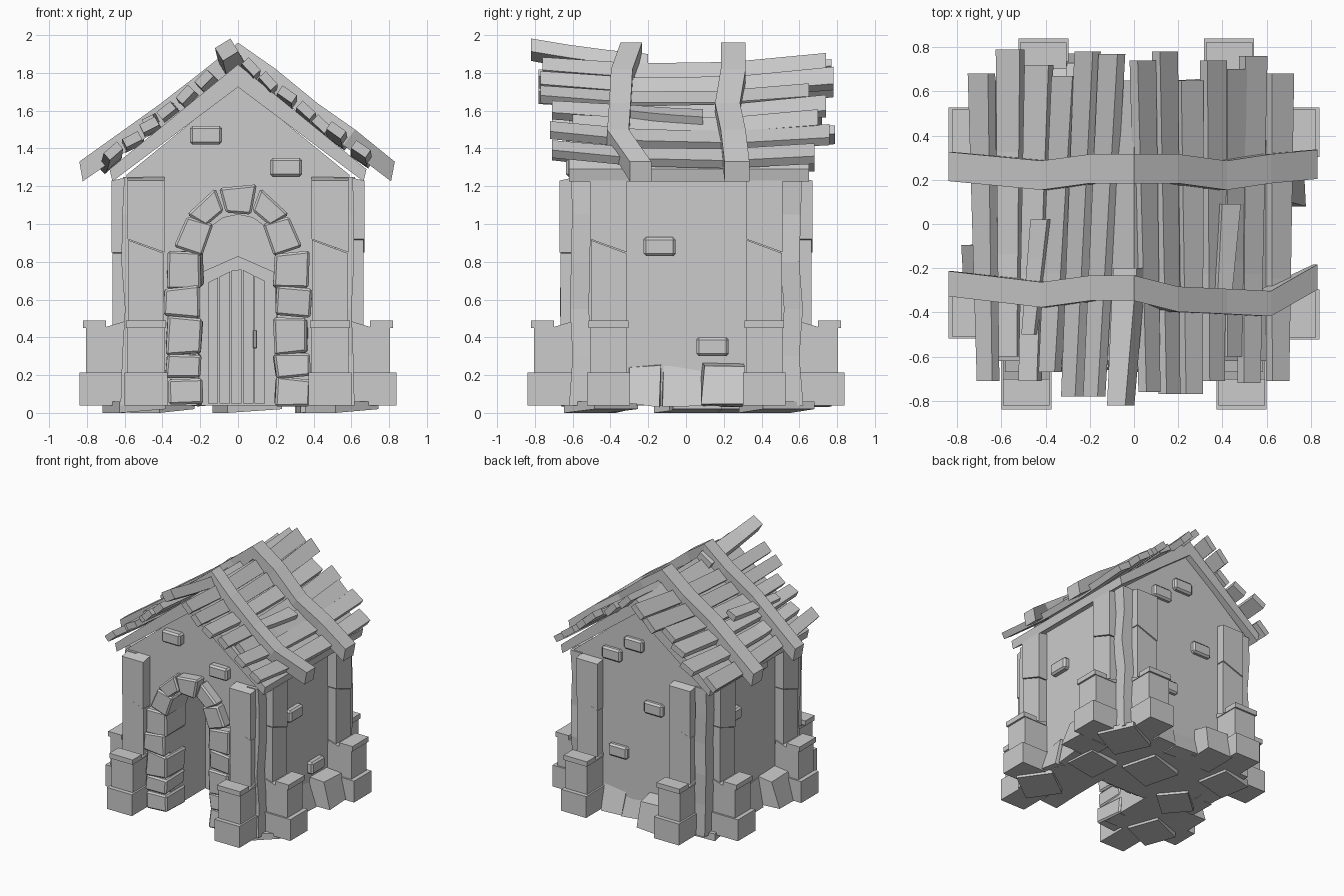
import bpy, bmesh, random
from math import radians, sin, cos, pi
from mathutils import Matrix, Vector

random.seed(4)
if "Cube" in bpy.data.objects:
    bpy.data.objects.remove(bpy.data.objects["Cube"])

GREY = (0.6, 0.6, 0.6, 1)
stone = bpy.data.materials.new("plain grey")
stone.use_nodes = True
stone.diffuse_color = GREY
bsdf = next(n for n in stone.node_tree.nodes if n.type == 'BSDF_PRINCIPLED')
bsdf.inputs["Base Color"].default_value = GREY


def finish(name, bm, bevel=0):
    bmesh.ops.recalc_face_normals(bm, faces=bm.faces[:])
    if bevel:
        bmesh.ops.bevel(bm, geom=bm.edges[:], offset=bevel, segments=1, affect='EDGES')
    mesh = bpy.data.meshes.new(name)
    bm.to_mesh(mesh)
    bm.free()
    mesh.materials.append(stone)
    obj = bpy.data.objects.new(name, mesh)
    bpy.context.collection.objects.link(obj)
    return obj


def block(name, lo, hi, matrix=Matrix(), warp=None, jitter=0, bevel=0):
    """Box between two corners; warp(unit corner) gives an offset."""
    bm = bmesh.new()
    bmesh.ops.create_cube(bm, size=1)
    for v in bm.verts:
        t = v.co + Vector((.5, .5, .5))
        p = Vector([a + (b - a) * f for a, b, f in zip(lo, hi, t)])
        if warp:
            p += Vector(warp(t))
        p += Vector([random.uniform(-jitter, jitter) for _ in range(3)])
        v.co = matrix @ p
    return finish(name, bm, bevel)


def prism(name, profile, y0, y1, bevel=0):
    """Extrude an x-z outline along y."""
    bm = bmesh.new()
    face = bm.faces.new([bm.verts.new((x, y0, z)) for x, z in profile])
    new = bmesh.ops.extrude_face_region(bm, geom=[face])["geom"]
    bmesh.ops.translate(bm, vec=(0, y1 - y0, 0),
                        verts=[g for g in new if isinstance(g, bmesh.types.BMVert)])
    if face.is_valid and len(bm.faces) == len(profile) + 1:
        bm.faces.new([v for v in face.verts])
    return finish(name, bm, bevel)


def loft(name, sections):
    """Bar through (centre, half side vector, half up vector) sections."""
    bm = bmesh.new()
    rings = [[bm.verts.new(c + s * a + u * b) for a, b in ((-1, -1), (1, -1), (1, 1), (-1, 1))]
             for c, s, u in sections]
    for r, q in zip(rings, rings[1:]):
        for i in range(4):
            bm.faces.new((r[i], r[i - 1], q[i - 1], q[i]))
    bm.faces.new(rings[0])
    bm.faces.new(rings[-1])
    return finish(name, bm)


# Gabled body with a deep arched doorway
body = prism("gabled_walls", [(-.59, .04), (.59, .04), (.59, 1.26), (0, 1.74), (-.59, 1.26)], -.58, .6)
arch = [(.21 * cos(i * pi / 8), .82 + .23 * sin(i * pi / 8)) for i in range(9)]
cutter = prism("doorway_cutter", [(-.21, -.1), (.21, -.1)] + arch, -.8, -.1)
cutter.hide_render = True
cut = body.modifiers.new("doorway", 'BOOLEAN')
cut.operation = 'DIFFERENCE'
cut.solver = 'EXACT'
cut.object = cutter
bpy.context.view_layer.update()
carved = bpy.data.meshes.new_from_object(body.evaluated_get(bpy.context.evaluated_depsgraph_get()))
body.modifiers.clear()
body.data = carved
bpy.data.objects.remove(cutter)

# Door frame, planks and handle
prism("door_frame", [(-.205, .04), (.205, .04), (.205, .74), (0, .83), (-.205, .74)], -.13, -.09)
for i in range(5):
    a = -.16 + i * .062
    b = a + .055
    prism("door_plank", [(a, .05), (b, .05), (b, .77 - .5 * abs(b)), (a, .77 - .5 * abs(a))],
          -.15 - .008 * (i % 2), -.12)
block("door_handle", (.08, -.19, .34), (.1, -.15, .44), bevel=.005)

# Arch stones: two jambs and a ring of voussoirs
for side in (-1, 1):
    for z0, z1, x in ((.04, .185, .285), (.19, .315, .285), (.315, .505, .285), (.51, .665, .295), (.665, .85, .28)):
        block("jamb_stone", (side * x - .09, -.66, z0), (side * x + .09, -.4, z1),
              jitter=.012, bevel=.012)
    low, mid = (((-.34, .88), (-.27, 1.04), (-.13, 1.0), (-.19, .83)), ((-.27, 1.05), (-.12, 1.19), (-.075, 1.07), (-.17, .99)))
    for quad in (low, mid):
        prism("arch_stone", [(-side * x, z) for x, z in quad], -.66, -.4, .012)
prism("keystone", [(-.1, 1.19), (.1, 1.21), (.07, 1.05), (-.065, 1.06)], -.67, -.4, .012)


# Two stepped buttresses on every side; local x points outwards
def buttress(angle, v):
    m = Matrix.Rotation(radians(angle), 4, 'Z') @ Matrix.Translation((0, v, 0))
    block("buttress_base", (.45, -.113, .04), (.84, .113, .215), m)
    block("buttress_step", (.45, -.098, .2), (.805, .098, .45), m)
    block("buttress_cap", (.7, -.105, .45), (.82, .105, .49), m)
    block("buttress_collar", (.6, -.104, .45), (.7, .104, .485), m, lambda t: (0, 0, -.03 * t.x * t.z))
    block("buttress_shaft", (.5, -.094, .45), (.664, .094, .915), m, lambda t: (0, 0, -.07 * t.y * t.z))
    block("buttress_top", (.5, -.097, .92), (.67, .097, 1.265), m,
          lambda t: (0, 0, -.07 * t.y * (1 - t.z) - .035 * t.x * t.z))


for angle, v in ((-90, -.487), (-90, .487), (90, .41), (90, -.43), (0, -.41), (0, .415), (180, -.415), (180, .405)):
    buttress(angle, v)

# Uneven corner posts
for sx in (-1, 1):
    for sy in (-1, 1):
        loft("corner_post", [(Vector((sx * (.56 + random.uniform(-.012, .012)),
                                      sy * (.56 + random.uniform(-.012, .012)), z)),
                              Vector((.05, 0, 0)), Vector((0, .05, 0))) for z in (.04, .3, .55, .8, 1.05, 1.25)])

# Loose bricks standing out of the walls: (angle, position along wall, height)
for angle, v, z in ((-90, -.17, 1.47), (-90, .255, 1.3), (0, -.14, .88), (0, .14, .35), (90, -.24, 1.32),
                    (90, -.04, 1.45), (90, .14, .97), (90, -.18, .54), (180, -.26, .91), (180, .08, 1.19)):
    m = Matrix.Rotation(radians(angle), 4, 'Z') @ Matrix.Translation((0, v, z))
    block("wall_brick", (.54, -.085, -.05), (.635, .085, .05), m, bevel=.014)

# Sloping rubble along the feet of the closed walls
for angle in (0, 90, 180):
    for v0, v1, out, h in ((-.31, -.13, .65, .27), (-.13, .09, .64, .28), (.09, .31, .77, .28)):
        m = Matrix.Rotation(radians(angle), 4, 'Z')
        block("foot_rubble", (.5, v0, .04), (out, v1, h), m,
              lambda t: (-.05 * t.x * t.z, 0, -.03 * t.x * t.z), jitter=.012)

# Flagstones under the building
for x, y, w, turn in ((-.55, -.45, .26, 20), (.55, -.45, .28, 35), (-.5, .45, .26, 10), (.5, .48, .3, 25),
                      (.05, .25, .3, 15), (-.4, 0, .24, 40), (.45, .05, .26, 5)):
    m = Matrix.Translation((x, y, 0)) @ Matrix.Rotation(radians(turn), 4, 'Z')
    block("flagstone", (-w / 2, -w / 2, 0), (w / 2, w / 2, .06), m, lambda t: (0, 0, .02 * t.x * (1 - t.z)))

# Roof deck
prism("roof_deck", [(-.665, 1.225), (0, 1.725), (.665, 1.225), (.68, 1.29), (0, 1.845), (-.68, 1.29)], -.62, .65)


# Warped roof planks that sag in the middle
def plank(x0, x1, y0, y1, lift, width, roll=0, thick=.025):
    sections = []
    for i in range(4):
        f = i / 3
        x, y = x0 + (x1 - x0) * f, y0 + (y1 - y0) * f
        z = 1.845 - .77 * abs(x) + lift[0] + (lift[1] - lift[0]) * f + .045 * (y / .75) ** 2
        slope = (.65 if x > 0 else -.65) + roll
        side = Vector((cos(slope), 0, -sin(slope)))
        up = Vector((sin(slope), 0, cos(slope)))
        sections.append((Vector((x, y, z)), side * width * (.8 + .25 * f), up * thick))
    loft("roof_plank", sections)


for x0, x1, y0, y1 in ((-.66, -.69, -.71, .68), (-.56, -.56, -.6, .79), (-.47, -.43, -.71, .72), (-.38, -.31, -.67, .67),
                       (-.28, -.21, -.78, .78), (-.18, -.1, -.78, .77), (.07, .04, -.76, .74), (.16, .14, -.77, .78),
                       (.26, .25, -.77, .65), (.36, .36, -.71, .74), (.44, .45, -.6, .7), (.52, .54, -.72, .76),
                       (.65, .66, -.71, .68)):
    plank(x0, x1, y0, y1, (random.uniform(-.015, .015), random.uniform(-.015, .015)), .058,
          random.uniform(-.2, .2))
plank(-.06, -.02, -.82, -.2, (.07, 0), .06, .1, .04)
plank(-.47, -.42, -.5, .02, (.04, .06), .04, .2)
plank(.4, .43, -.32, .09, (.05, .05), .045, -.2)


# Bent straps over the ridge
def strap(path, half):
    pts = [Vector(p) for p in path]
    sections = []
    for i, p in enumerate(pts):
        d = pts[min(i + 1, len(pts) - 1)] - pts[max(i - 1, 0)]
        up = Vector((-d.z, 0, d.x)).normalized()
        if i in (0, len(pts) - 1):
            up = Vector((up.x * .3, 0, 1))
        sections.append((p - up * .052, Vector((0, half, 0)), up * .052))
    loft("roof_strap", sections)


heights = [(-.84, 1.33), (-.42, 1.63), (-.2, 1.8), (0, 1.96), (.2, 1.82), (.42, 1.64), (.62, 1.5), (.83, 1.33)]
for ys, half in (((-.27, -.32, -.29, -.29, -.34, -.35, -.36, -.24), .057),
                 ((.26, .22, .25, .25, .25, .22, .25, .27), .066)):
    strap([(x, y, z) for (x, z), y in zip(heights, ys)], half)
